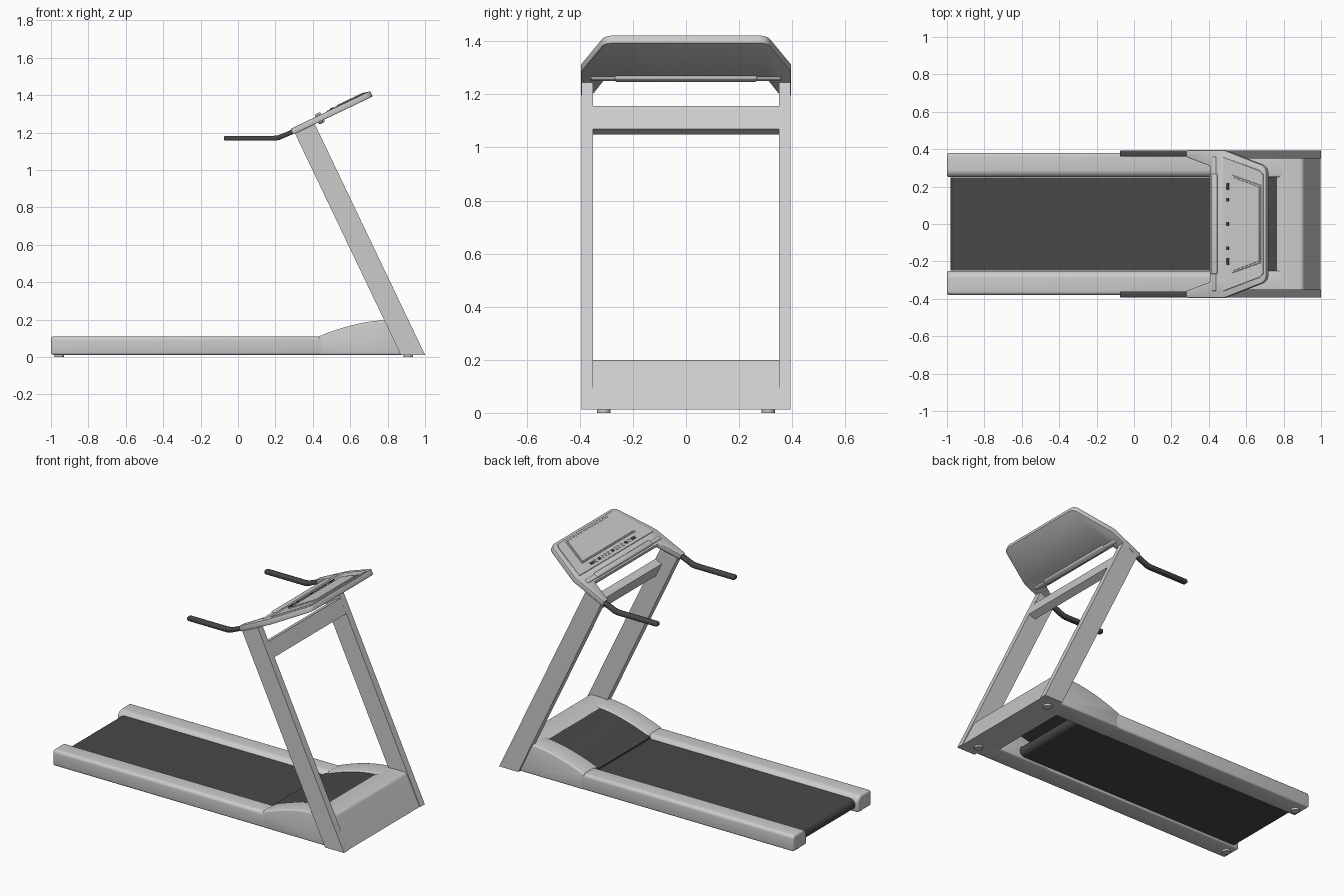
import bpy, bmesh, math

if "Cube" in bpy.data.objects:
    bpy.data.objects.remove(bpy.data.objects["Cube"])

TILT = math.radians(25.5)
CU, SU = math.cos(TILT), math.sin(TILT)
OX, OZ = 0.305, 1.195          # origin of the tilted console frame

dark = bpy.data.materials.new("dark_rubber")
dark.diffuse_color = (0.065, 0.065, 0.065, 1)
dark.use_nodes = True
dark.node_tree.nodes["Principled BSDF"].inputs["Base Color"].default_value = dark.diffuse_color


def xz(p, q, d):               # profile in side view, depth along y
    return (p, d, q)


def yz(p, q, d):               # profile in end view, depth along x
    return (d, p, q)


def xy(p, q, d):               # profile in plan, depth along z
    return (p, q, d)


def tilted(p, q, d):           # profile in the console plane, depth along its normal
    return (OX + p * CU - d * SU, q, OZ + p * SU + d * CU)


def tilted_side(p, q, d):      # side profile in the tilted frame, depth along y
    x, _, z = tilted(p, 0, q)
    return (x, d, z)


def prism(name, pts, d0, d1, place, bevel=0.0, mat=None, segs=3):
    bm = bmesh.new()
    a = [bm.verts.new(place(p, q, d0)) for p, q in pts]
    b = [bm.verts.new(place(p, q, d1)) for p, q in pts]
    bm.faces.new(a)
    bm.faces.new(b)
    for i in range(len(pts)):
        j = (i + 1) % len(pts)
        bm.faces.new((a[i], a[j], b[j], b[i]))
    bmesh.ops.recalc_face_normals(bm, faces=bm.faces)
    me = bpy.data.meshes.new(name)
    bm.to_mesh(me)
    bm.free()
    ob = bpy.data.objects.new(name, me)
    bpy.context.collection.objects.link(ob)
    if mat:
        me.materials.append(mat)
    bpy.ops.object.select_all(action='DESELECT')
    bpy.context.view_layer.objects.active = ob
    ob.select_set(True)
    if bevel:
        m = ob.modifiers.new("bevel", 'BEVEL')
        m.width, m.segments = bevel, segs
        m.limit_method, m.angle_limit = 'ANGLE', math.radians(40)
        bpy.ops.object.modifier_apply(modifier=m.name)
    bpy.ops.object.shade_smooth_by_angle(angle=math.radians(35))
    return ob


def arc(cx, cy, r, a0, a1, n=8):
    return [(cx + r * math.cos(math.radians(a0 + (a1 - a0) * i / n)),
             cy + r * math.sin(math.radians(a0 + (a1 - a0) * i / n))) for i in range(n + 1)]


def rect(p0, p1, q0, q1):
    return [(p0, q0), (p1, q0), (p1, q1), (p0, q1)]


def trapezoid(u0, u1, v0, v1):
    return [(u0, -v0), (u0, v0), (u1, v1), (u1, -v1)]


def hump(x):                   # curved top of the motor cover
    t = min(max((x - 0.43) / 0.36, 0.0), 1.0)
    return 0.11 + 0.087 * (1 - (1 - t) ** 1.7)


# running belt with rounded ends
prism("belt", arc(-0.947, 0.058, 0.034, 90, 270, 12) + arc(0.617, 0.058, 0.034, -90, 90, 12),
      -0.248, 0.248, xz, mat=dark)

# dark ramp panel that follows the motor cover
xs = [0.42 + 0.36 * i / 12 for i in range(13)]
top = [(x, hump(x) - 0.008) for x in xs]
prism("ramp_panel", top + [(x, z - 0.012) for x, z in reversed(top)], -0.252, 0.252, xz, mat=dark)

# motor cover between the posts
prism("motor_cover",
      [(0.765, 0.188), (0.79, 0.197), (0.83, 0.2)] + arc(0.887, 0.175, 0.025, 90, 25, 6)
      + [(0.996, 0.012), (0.80, 0.012)], -0.352, 0.352, xz)

for s, side in ((-1, "right"), (1, "left")):
    # side rail, rounded along its top edges
    rail = ([(0.25, 0.012), (0.38, 0.012)] + arc(0.36, 0.09, 0.02, 0, 90, 5)
            + arc(0.29, 0.07, 0.04, 90, 180, 7))
    prism("rail_" + side, [(s * y, z) for y, z in rail], -1.0, 0.46, yz, bevel=0.012)

    # raised flank of the motor cover
    fx = [0.43 + 0.36 * i / 14 for i in range(15)]
    prism("cover_flank_" + side,
          [(0.43, 0.012)] + [(x, hump(x)) for x in fx] + [(0.83, 0.197), (0.92, 0.012)],
          s * 0.25, s * 0.38, xz, bevel=0.01)

    # slanted post
    prism("post_" + side, [(0.87, 0.012), (1.0, 0.012), (0.411, 1.245), (0.305, 1.195)],
          s * 0.35, s * 0.394, xz)

    # bent hand grip
    prism("hand_grip_" + side,
          [(0.30, 1.222), (0.25, 1.2), (0.215, 1.186), (0.19, 1.183), (-0.075, 1.183),
           (-0.075, 1.157), (0.20, 1.157), (0.225, 1.162), (0.255, 1.176), (0.312, 1.2)],
          s * 0.36, s * 0.394, xz, bevel=0.008, mat=dark)

    # round feet
    for x in (-0.955, 0.91):
        prism("foot", arc(x, s * 0.31, 0.025, 0, 345, 23), 0.0, 0.014, xy)

# crossbar at the rear face of the posts
prism("crossbar", rect(0.07, 0.117, -0.195, -0.1), -0.351, 0.351, tilted_side)

# console slab with two arms reaching over the posts
half = [(0.127, 0.31), (-0.01, 0.357), (-0.01, 0.395), (0.21, 0.395),
        (0.43, 0.317), (0.443, 0.31), (0.453, 0.299), (0.459, 0.283), (0.46, 0.265)]
prism("console", half + [(u, -v) for u, v in reversed(half)], 0.0, 0.033, tilted, bevel=0.004, segs=2)

# raised fascia and screen
prism("console_fascia", [(0.205, -0.36), (0.205, 0.36), (0.425, 0.285), (0.445, 0.265),
                         (0.445, -0.265), (0.425, -0.285)], 0.03, 0.036, tilted, bevel=0.002, segs=1)
prism("screen_frame", trapezoid(0.262, 0.432, 0.262, 0.207), 0.034, 0.039, tilted, bevel=0.002, segs=1)
prism("screen", trapezoid(0.27, 0.424, 0.25, 0.198), 0.036, 0.041, tilted, bevel=0.001, segs=1)

# large dark buttons and small keys
for v in (-0.2, -0.13, 0.0, 0.13, 0.2):
    h = 0.018 if abs(v) > 0.15 else 0.01
    prism("button", rect(0.226, 0.242, v - h, v + h), 0.034, 0.040, tilted, mat=dark)
for v in (-0.165, -0.095, -0.065, -0.035, 0.035, 0.065, 0.095, 0.165):
    for u in (0.224, 0.238):
        prism("key", rect(u, u + 0.007, v - 0.008, v + 0.008), 0.034, 0.039, tilted)

# cross handle through the console, with thinner ends
prism("console_bar", rect(0.137, 0.172, -0.012, 0.046), -0.268, 0.268, tilted_side, bevel=0.008)
prism("console_bar_ends", rect(0.14, 0.165, -0.008, 0.039), -0.358, 0.358, tilted_side, bevel=0.006)
